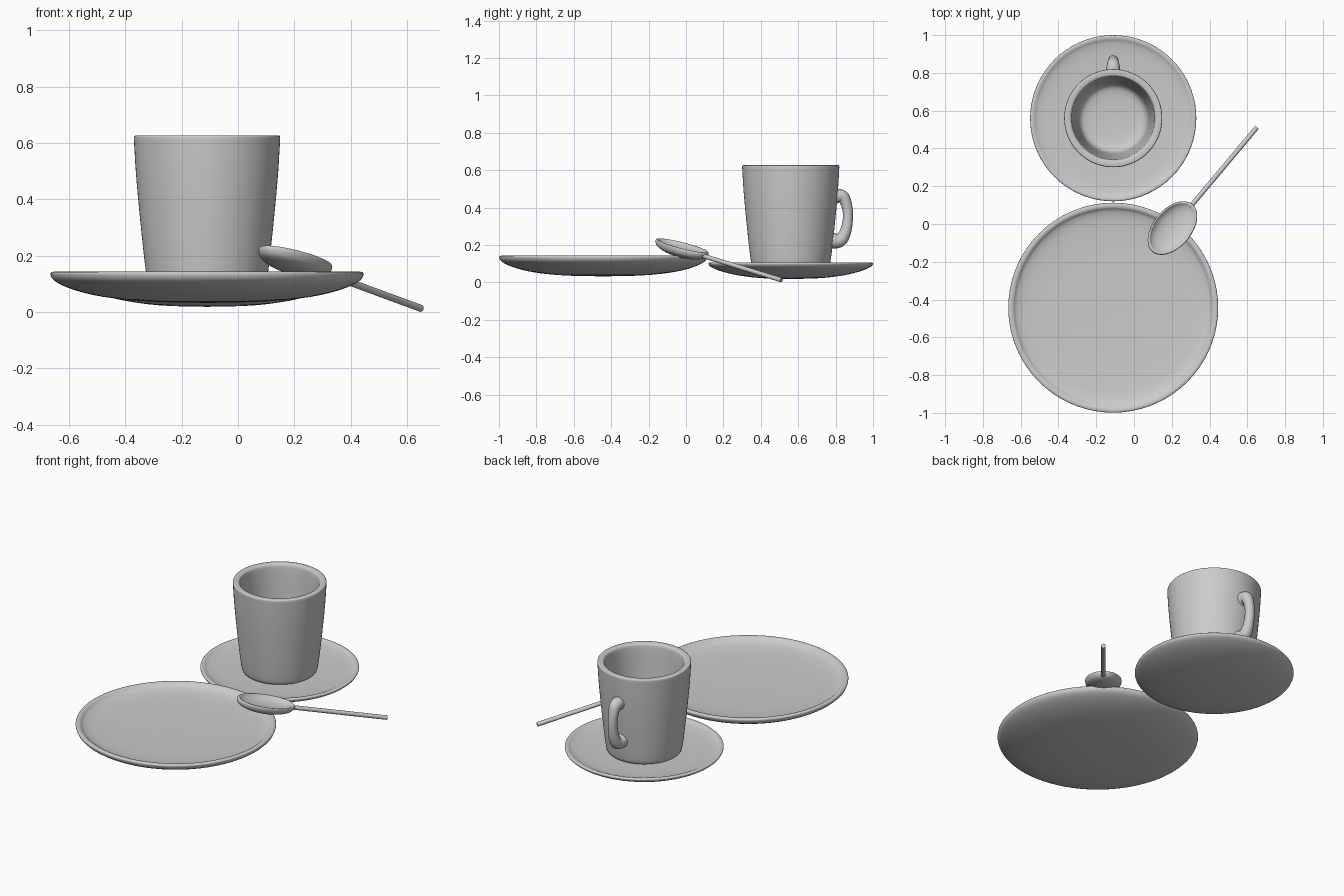
import bpy, bmesh, math
from mathutils import Vector

if "Cube" in bpy.data.objects:
    bpy.data.objects.remove(bpy.data.objects["Cube"])


def soften(pts, rounds=2):
    """Round off a profile by corner cutting, keeping both ends."""
    pts = [Vector(p) for p in pts]
    for _ in range(rounds):
        out = [pts[0]]
        for a, b in zip(pts, pts[1:]):
            out += [a.lerp(b, 0.25), a.lerp(b, 0.75)]
        pts = out + [pts[-1]]
    return pts


def lathe(name, profile, location, segs=72):
    """Spin an (r, z) profile that starts and ends on the axis."""
    bm = bmesh.new()
    pts = soften(profile)
    verts = [bm.verts.new((p.x, 0, p.y)) for p in pts]
    edges = [bm.edges.new(pair) for pair in zip(verts, verts[1:])]
    bmesh.ops.spin(bm, geom=verts + edges, cent=(0, 0, 0), axis=(0, 0, 1),
                   angle=math.tau, steps=segs, use_merge=False)
    bmesh.ops.remove_doubles(bm, verts=bm.verts[:], dist=1e-5)
    bmesh.ops.recalc_face_normals(bm, faces=bm.faces[:])
    for f in bm.faces:
        f.smooth = True
    mesh = bpy.data.meshes.new(name)
    bm.to_mesh(mesh)
    bm.free()
    ob = bpy.data.objects.new(name, mesh)
    ob.location = location
    bpy.context.collection.objects.link(ob)
    return ob


def tube(name, points, depth, location=(0, 0, 0)):
    """Smooth tube through (x, y, z, radius factor) control points."""
    cu = bpy.data.curves.new(name, 'CURVE')
    cu.dimensions = '3D'
    cu.bevel_depth = depth
    cu.bevel_resolution = 6
    cu.use_fill_caps = True
    sp = cu.splines.new('NURBS')
    sp.points.add(len(points) - 1)
    for p, (x, y, z, r) in zip(sp.points, points):
        p.co = (x, y, z, 1)
        p.radius = r
    sp.order_u = min(3, len(points))
    sp.use_endpoint_u = True
    sp.resolution_u = 10
    ob = bpy.data.objects.new(name, cu)
    ob.location = location
    bpy.context.collection.objects.link(ob)
    return ob


CX = -0.11

# Large plate
lathe("plate", [(0, 0.032), (0.2, 0.035), (0.36, 0.05), (0.47, 0.075),
                (0.545, 0.108), (0.558, 0.135), (0.55, 0.143), (0.53, 0.142),
                (0.515, 0.125), (0.46, 0.112), (0.3, 0.104), (0, 0.102)],
      (CX, -0.443, 0))

# Saucer
lathe("saucer", [(0, 0.018), (0.16, 0.021), (0.28, 0.036), (0.37, 0.057),
                 (0.43, 0.082), (0.442, 0.1), (0.435, 0.107), (0.42, 0.106),
                 (0.405, 0.097), (0.36, 0.089), (0.24, 0.083), (0, 0.081)],
      (CX, 0.56, 0))

# Cup with thick wall
lathe("cup", [(0, 0.078), (0.15, 0.078), (0.205, 0.08), (0.215, 0.12),
              (0.235, 0.3), (0.252, 0.48), (0.259, 0.6), (0.26, 0.622),
              (0.255, 0.627), (0.235, 0.627), (0.223, 0.623), (0.218, 0.6),
              (0.208, 0.45), (0.19, 0.2), (0.18, 0.14), (0.14, 0.12),
              (0, 0.115)],
      (CX, 0.56, 0))

# Cup handle
tube("cup_handle", [(0, 0.785, 0.455, 1.2), (0, 0.835, 0.475, 1.1),
                    (0, 0.862, 0.41, 0.85), (0, 0.868, 0.35, 0.8),
                    (0, 0.856, 0.27, 0.9), (0, 0.82, 0.21, 1.15),
                    (0, 0.765, 0.228, 1.35)], 0.033, (CX, 0, 0))

# Spoon, tilted so the bowl rests on the plate
tilt = (0, math.radians(13.5), math.radians(50))
spot = (0.205, -0.02, 0.197)
bowl = lathe("spoon_bowl", [(0, -0.062), (0.35, -0.06), (0.65, -0.052),
                            (0.92, -0.035), (1.0, -0.012), (0.98, 0.0),
                            (0.91, 0.001), (0.85, -0.01), (0.65, -0.024),
                            (0.3, -0.032), (0, -0.033)], spot)
bowl.scale = (0.17, 0.102, 1)
bowl.rotation_euler = tilt
stem = tube("spoon_handle", [(0.145, 0, -0.02, 1), (0.43, 0, -0.019, 1),
                             (0.716, 0, -0.018, 1)], 0.0125, spot)
stem.rotation_euler = tilt
